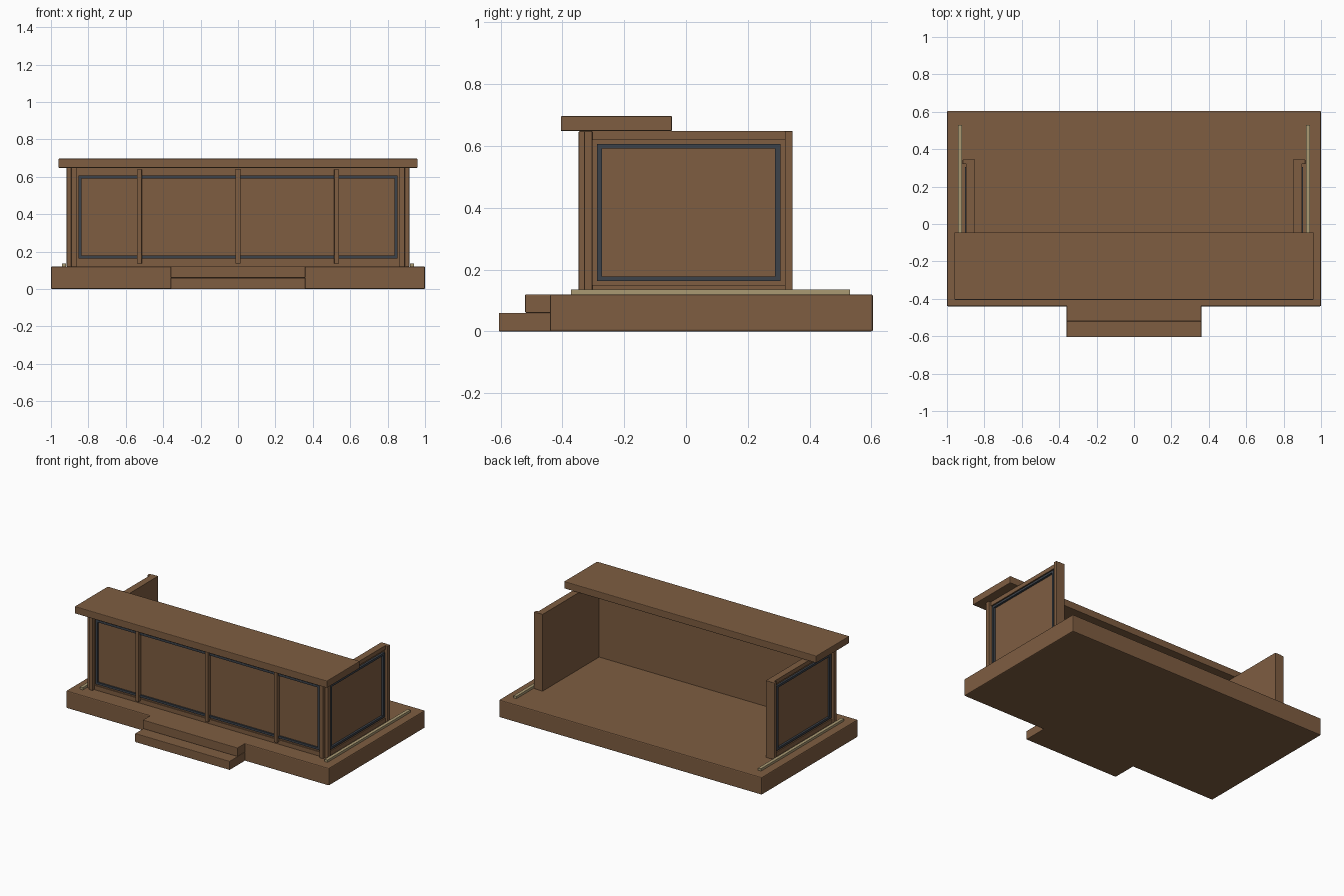
import bpy

cube = bpy.data.objects.get("Cube")
if cube:
    bpy.data.objects.remove(cube, do_unlink=True)


def material(name, rgb):
    m = bpy.data.materials.new(name)
    m.use_nodes = True
    m.diffuse_color = (*rgb, 1)
    m.node_tree.nodes["Principled BSDF"].inputs["Base Color"].default_value = (*rgb, 1)
    return m


wood = material("brown wood", (0.21, 0.11, 0.053))
dark = material("dark slate trim", (0.045, 0.054, 0.068))
brass = material("pale brass", (0.40, 0.32, 0.17))


def box(name, x, y, z, mat=wood, bevel=0.0):
    """Box spanning the given (low, high) ranges."""
    spans = (x, y, z)
    bpy.ops.mesh.primitive_cube_add(size=1, location=[(a + b) / 2 for a, b in spans])
    ob = bpy.context.object
    ob.name = name
    ob.scale = [b - a for a, b in spans]
    bpy.ops.object.transform_apply(location=False, rotation=False, scale=True)
    ob.data.materials.append(mat)
    if bevel:
        mod = ob.modifiers.new("soft edges", "BEVEL")
        mod.width = bevel
        mod.segments = 2
    return ob


def side_box(name, s, x, y, z, mat=wood, bevel=0.0):
    """Box on the left (s = 1) or right (s = -1) side."""
    label = ("left_" if s > 0 else "right_") + name
    return box(label, sorted((s * x[0], s * x[1])), y, z, mat, bevel)


# Platform and entry steps
FLOOR, TOP = 0.12, 0.648
box("platform", (-1, 1), (-0.44, 0.605), (0, FLOOR), bevel=0.006)
box("lower_step", (-0.36, 0.36), (-0.605, -0.43), (0, 0.06), bevel=0.003)
box("upper_step", (-0.36, 0.36), (-0.52, -0.43), (0.06, FLOOR), bevel=0.003)

# Counter top and front wall
box("counter_top", (-0.96, 0.96), (-0.405, -0.045), (TOP, 0.697), bevel=0.004)
box("front_wall", (-0.89, 0.89), (-0.32, -0.27), (FLOOR, TOP))

# Front rails, dark border and dividers
RAILS = (("bottom", (FLOOR, 0.15)), ("top", (0.62, TOP)))
BORDERS = (("bottom", (0.163, 0.178)), ("top", (0.592, 0.607)))
for label, z in RAILS:
    box("front_" + label + "_rail", (-0.865, 0.865), (-0.327, -0.315), z)
for label, z in BORDERS:
    box("front_" + label + "_border", (-0.853, 0.853), (-0.331, -0.315), z, dark)
for label, x in (("right", -0.527), ("middle", 0), ("left", 0.527)):
    box(label + "_divider", (x - 0.013, x + 0.013), (-0.345, -0.315), (0.135, 0.64),
        bevel=0.003)

for s in (-1, 1):
    # Front corner: vertical border and post
    side_box("front_border", s, (0.838, 0.853), (-0.331, -0.315), (0.163, 0.607), dark)
    side_box("front_post", s, (0.863, 0.892), (-0.347, -0.315), (FLOOR, TOP), bevel=0.003)

    # Side wall with rails and posts
    side_box("side_wall", s, (0.85, 0.89), (-0.315, 0.345), (FLOOR, TOP))
    for label, z in RAILS:
        side_box("side_" + label + "_rail", s, (0.885, 0.898), (-0.305, 0.32), z)
    for label, y in (("front", (-0.33, -0.303)), ("rear", (0.32, 0.345))):
        side_box("side_" + label + "_post", s, (0.885, 0.916), y, (FLOOR, TOP), bevel=0.003)

    # Dark border on the side wall
    for label, z in BORDERS:
        side_box("side_" + label + "_border", s, (0.885, 0.904), (-0.288, 0.305), z, dark)
    for label, y in (("front", (-0.288, -0.271)), ("rear", (0.288, 0.305))):
        side_box("side_" + label + "_border", s, (0.885, 0.904), y, (0.163, 0.607), dark)

    # Floor strip beside the wall
    side_box("floor_strip", s, (0.92, 0.942), (-0.372, 0.53), (FLOOR, 0.136), brass)
